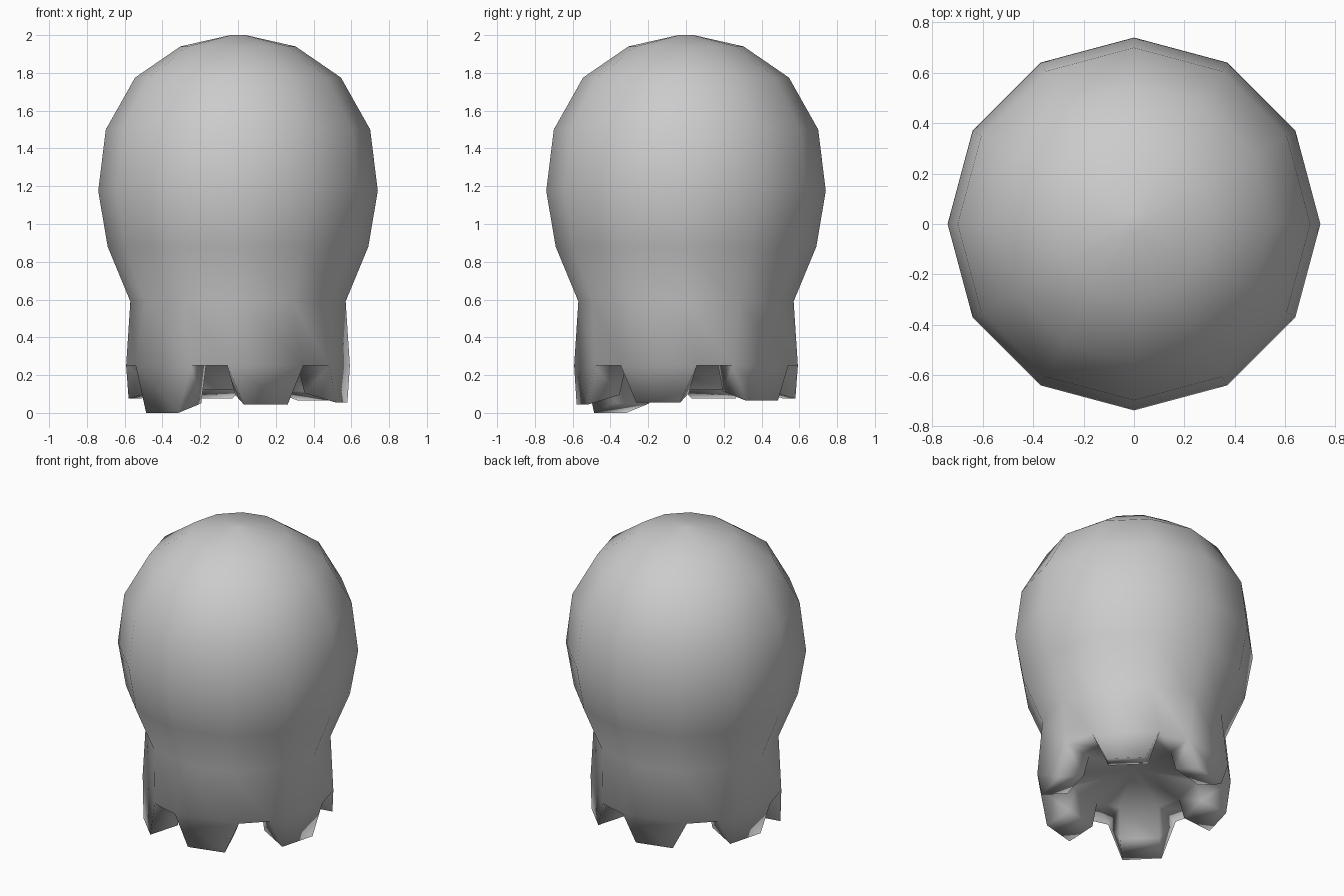
import bpy, bmesh, math

if "Cube" in bpy.data.objects:
    bpy.data.objects.remove(bpy.data.objects["Cube"])

bm = bmesh.new()

def vert(r, deg, z):
    a = math.radians(deg)
    return bm.verts.new((r * math.cos(a), r * math.sin(a), z))

# Domed 12-sided body, from the crown down to the waist
profile = [(0.04, 2.0), (0.305, 1.94), (0.545, 1.775), (0.70, 1.50),
           (0.74, 1.175), (0.69, 0.88), (0.57, 0.59)]
START = -150   # first tooth spans -150..-120 degrees
rings = [[vert(r, START + 30 * i, z) for i in range(12)] for r, z in profile]
bm.faces.new(rings[0])

# Skirt edge: even columns start a tooth, odd columns end it;
# columns lean into the gaps so that each tooth widens upwards
def lean(i, d):
    return START + 30 * i + (-d if i % 2 == 0 else d)

edge = [vert(0.595, lean(i, 5.5), 0.25) for i in range(12)]
rings.append(edge)
for a, b in zip(rings, rings[1:]):
    for i in range(12):
        j = (i + 1) % 12
        bm.faces.new((a[i], b[i], b[j], a[j]))

# Recessed underside
inner = [vert(0.38, lean(i, 3.5), 0.25) for i in range(12)]
centre = bm.verts.new((0, 0, 0.31))
for i in range(12):
    j = (i + 1) % 12
    bm.faces.new((inner[i], centre, inner[j]))
    if i % 2:
        bm.faces.new((edge[i], inner[i], inner[j], edge[j]))

# Six hanging teeth with slanted tips
tips = [0.0, 0.045, 0.055, 0.065, 0.075, 0.075]
for k, z in enumerate(tips):
    i, j = 2 * k, 2 * k + 1
    mid = START + 15 + 60 * k
    o = [vert(0.58, mid + s * 12, z) for s in (-1, 1)]
    n = [vert(0.415, mid + s * 17, z + 0.05) for s in (-1, 1)]
    bm.faces.new((edge[i], o[0], o[1], edge[j]))      # outside
    bm.faces.new((inner[j], n[1], n[0], inner[i]))    # inside
    bm.faces.new((edge[i], inner[i], n[0], o[0]))     # sides
    bm.faces.new((edge[j], o[1], n[1], inner[j]))
    bm.faces.new((o[0], n[0], n[1], o[1]))            # tip

bmesh.ops.recalc_face_normals(bm, faces=bm.faces[:])
for f in bm.faces:
    f.smooth = True
mesh = bpy.data.meshes.new("domed_body")
bm.to_mesh(mesh)
bm.free()
body = bpy.data.objects.new("domed_body", mesh)
bpy.context.collection.objects.link(body)
